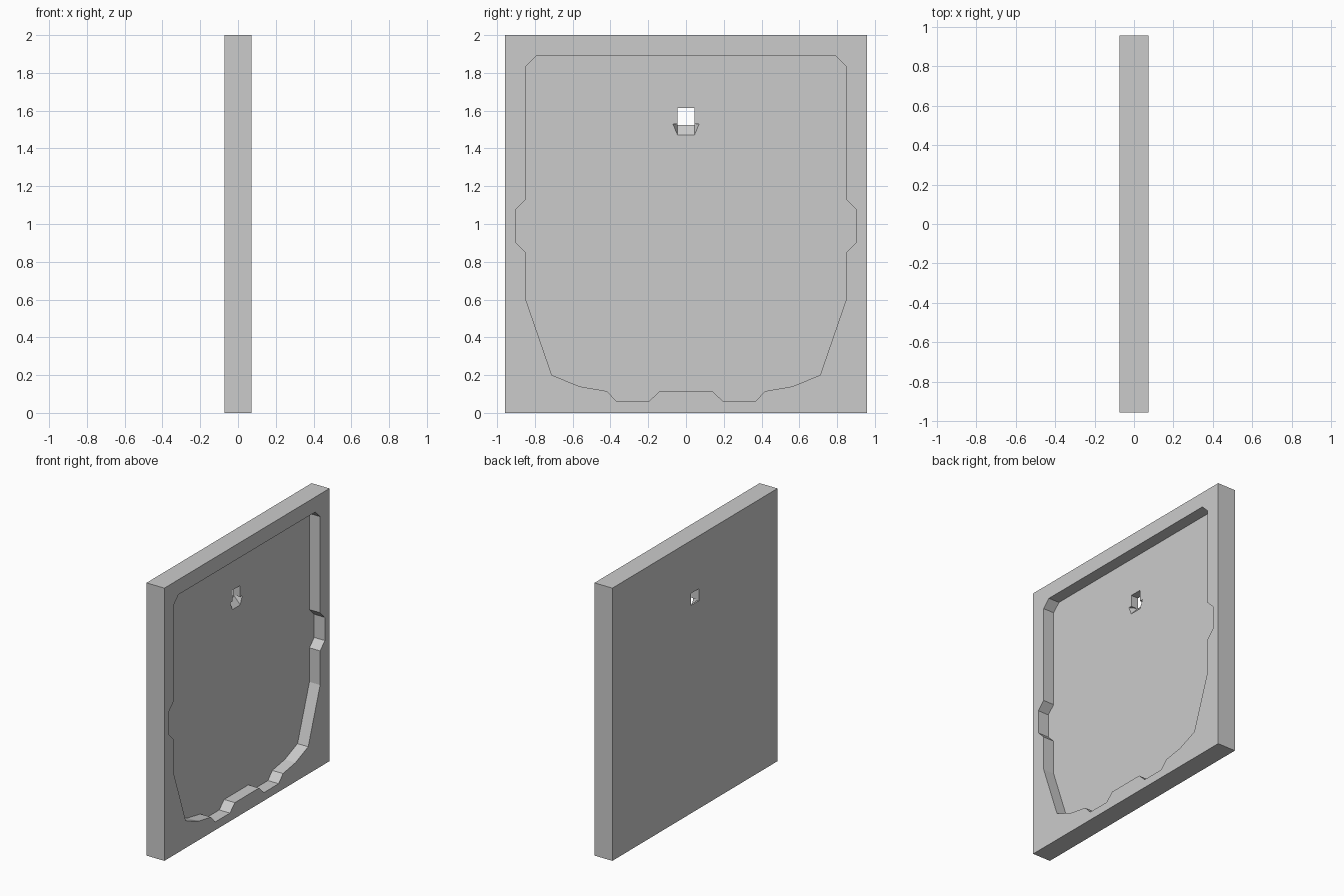
import bpy, bmesh

if "Cube" in bpy.data.objects:
    bpy.data.objects.remove(bpy.data.objects["Cube"])


def prism(name, profile, x0, x1, taper=None):
    """Extrude a (y, z) profile along x; taper gives a different profile at x1."""
    bm = bmesh.new()
    a = [bm.verts.new((x0, y, z)) for y, z in profile]
    b = [bm.verts.new((x1, y, z)) for y, z in (taper or profile)]
    n = len(a)
    bm.faces.new(a)
    bm.faces.new(b[::-1])
    for i in range(n):
        bm.faces.new((a[i], b[i], b[(i + 1) % n], a[(i + 1) % n]))
    bmesh.ops.recalc_face_normals(bm, faces=bm.faces)
    mesh = bpy.data.meshes.new(name)
    bm.to_mesh(mesh)
    bm.free()
    ob = bpy.data.objects.new(name, mesh)
    bpy.context.collection.objects.link(ob)
    return ob


def mirrored(half):
    """Complete a half profile by mirroring it in y."""
    return half + [(-y, z) for y, z in reversed(half)]


def cut(target, cutter):
    mod = target.modifiers.new("cut", "BOOLEAN")
    mod.operation = "DIFFERENCE"
    mod.solver = "EXACT"
    mod.object = cutter
    bpy.context.view_layer.objects.active = target
    bpy.ops.object.modifier_apply(modifier=mod.name)
    bpy.data.objects.remove(cutter)


T = 0.0725          # half thickness
FLOOR = -0.014      # recess floor position in x

# Square plate
panel = prism("panel", mirrored([(0.957, 0), (0.957, 2)]), -T, T)

# Shaped recess with side and bottom tabs
outline = mirrored([
    (0.14, 0.115), (0.197, 0.06), (0.367, 0.06), (0.418, 0.115),
    (0.563, 0.14), (0.71, 0.2), (0.848, 0.6), (0.848, 0.85),
    (0.903, 0.905), (0.903, 1.075), (0.848, 1.13), (0.848, 1.835),
    (0.793, 1.89)])
cut(panel, prism("recess_cutter", outline, FLOOR, T + 0.1))

# Hanging slot through the floor
cut(panel, prism("slot_cutter", mirrored([(0.045, 1.525), (0.045, 1.613)]), -T - 0.1, T))

# Flared sloping pocket under the slot
cut(panel, prism("pocket_cutter",
                 mirrored([(0.045, 1.523), (0.045, 1.53)]), -T + 0.012, FLOOR + 0.001,
                 mirrored([(0.045, 1.47), (0.07, 1.53)])))
